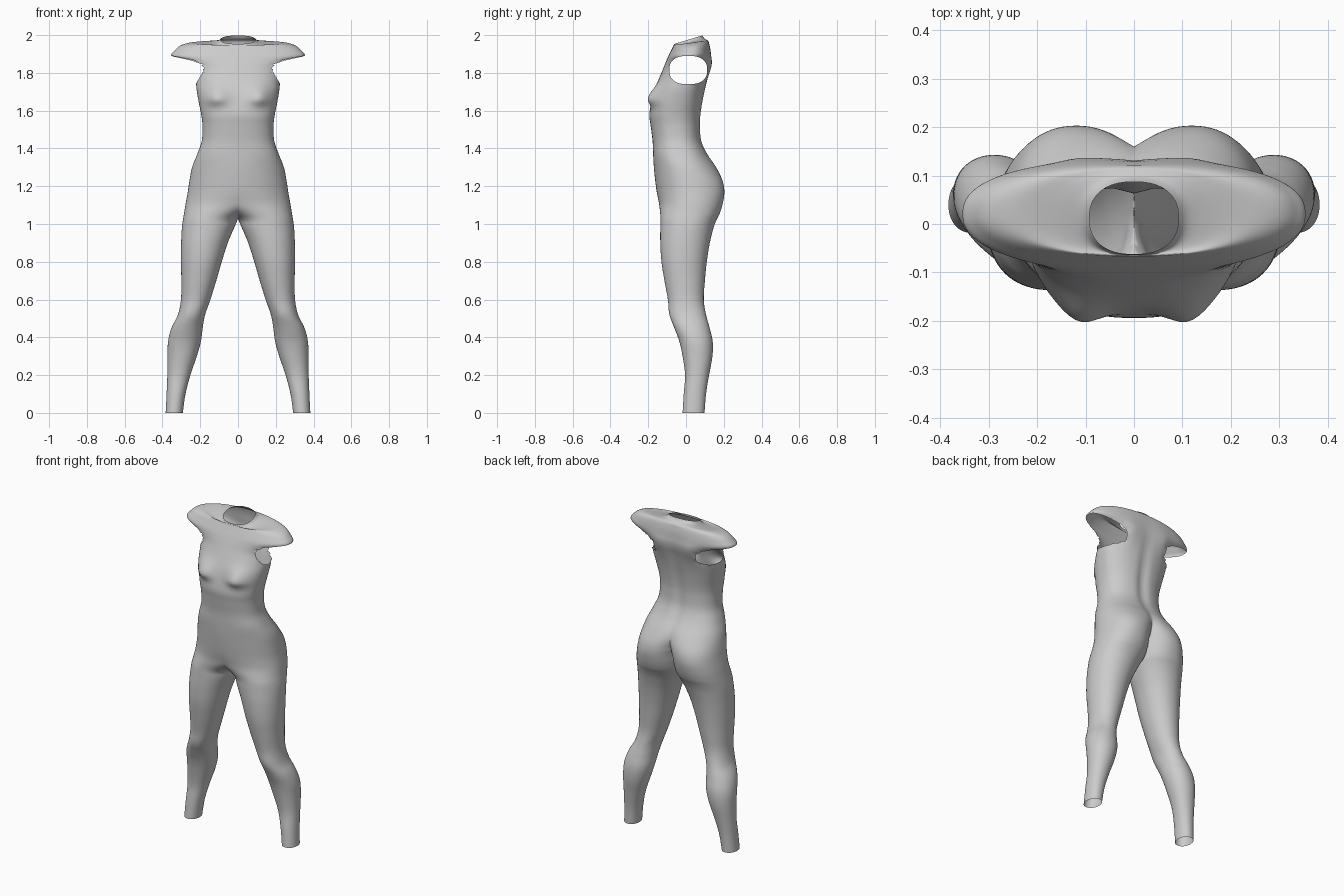
import bpy, bmesh, math

if "Cube" in bpy.data.objects:
    bpy.data.objects.remove(bpy.data.objects["Cube"])

COLS, STEPS = 80, 5

# leg sections: z, inner x, outer x, front y, back y
LEG = [(0.0, .292, .383, -.018, .098), (.1, .278, .378, -.012, .106),
       (.2, .252, .374, -.005, .122), (.3, .218, .373, -.018, .140),
       (.38, .196, .370, -.036, .141), (.45, .187, .352, -.062, .125),
       (.52, .174, .318, -.088, .106), (.6, .146, .302, -.096, .094),
       (.7, .115, .300, -.114, .100), (.8, .086, .302, -.130, .110),
       (.9, .054, .301, -.136, .126), (.98, .020, .297, -.136, .146)]
# hip sections: z, inner x (front), inner x (back), outer x, front y, back y
HIP = [(1.025, .001, .001, .291, -.135, .163), (1.06, -.06, -.012, .285, -.137, .180),
       (1.11, -.18, -.020, .277, -.143, .195), (1.17, -.25, -.028, .266, -.155, .203),
       (1.23, -.257, -.06, .257, -.163, .193), (1.30, -.243, -.14, .243, -.170, .160)]
# waist and chest sections: z, half width, front y, back y
CHEST = [(1.37, .216, -.174, .115), (1.44, .192, -.177, .084), (1.52, .188, -.187, .077),
         (1.58, .195, -.194, .080), (1.65, .209, -.182, .090), (1.71, .219, -.167, .102),
         (1.77, .224, -.143, .116), (1.82, .236, -.122, .130)]
# shoulder and neck sections: z, half width, front y, back y, tilt
SHOULDER = [(1.855, .285, -.108, .135, 0), (1.888, .352, -.094, .133, 0),
            (1.92, .334, -.080, .130, .03), (1.945, .302, -.070, .124, .08),
            (1.958, .25, -.066, .117, .12), (1.958, .17, -.065, .108, .2),
            (1.962, .115, -.064, .097, .27), (1.978, .092, -.062, .087, .30)]

# common form: z, inner front, inner back, outer, front, back, exponent, tilt
rings = [(z, i, i, o, f, b, 2.1, 0) for z, i, o, f, b in LEG]
rings += [(z, i, j, o, f, b, 2.15, 0) for z, i, j, o, f, b in HIP]
rings += [(z, -w, -w, w, f, b, 2.35, 0) for z, w, f, b in CHEST]
rings += [(z, -w, -w, w, f, b, 2.35, t) for z, w, f, b, t in SHOULDER]


def spline(keys):
    """Catmull-Rom interpolation through the section values."""
    out = []
    for k in range(len(keys) - 1):
        quad = [keys[max(k - 1, 0)], keys[k], keys[k + 1], keys[min(k + 2, len(keys) - 1)]]
        for s in range(STEPS):
            t = s / STEPS
            out.append([b + .5 * t * (c - a + t * (2*a - 5*b + 4*c - d + t * (3*(b - c) + d - a)))
                        for a, b, c, d in zip(*quad)])
    return out + [list(keys[-1])]


def gauss(v, s):
    return math.exp(-(v / s) ** 2)


def point(ring, k):
    z, inf, inb, xo, yf, yb, n, tilt = ring
    a = 2 * math.pi * k / COLS
    c, s = math.cos(a), math.sin(a)
    xi = inf if s < -1e-6 else inb
    sx = math.copysign(abs(c) ** (2 / n), c)
    sy = math.copysign(abs(s) ** (2 / n), s)
    x = (xi + xo) / 2 + (xo - xi) / 2 * sx
    y = (yf + yb) / 2 + (yb - yf) / 2 * sy
    if s < 0:   # bust
        dz = z - 1.662
        y -= .036 * gauss(x - .115, .058) * gauss(dz, .035 if dz < 0 else .065) * min(1, -2 * s)
    elif 1.2 < z < 1.95:   # spine groove and shoulder blades
        y -= .014 * gauss(x, .03) * gauss(z - 1.55, .28) * s
        y += .010 * gauss(x - .12, .05) * gauss(z - 1.82, .07) * s
    return x, y, z + tilt * (y - .02)


# half body lofted from ankle to neck
bm = bmesh.new()
rows = [[bm.verts.new(point(r, k)) for k in range(COLS)] for r in spline(rings)]
for lo, hi in zip(rows, rows[1:]):
    for k in range(COLS):
        j = (k + 1) % COLS
        bm.faces.new((lo[k], lo[j], hi[j], hi[k]))


# arm opening, then its rim is rounded onto the opening outline
CY, CZ, RY, RZ = .012, 1.815, .1, .075


def hole_radius(p):
    return (abs((p.y - CY) / RY) ** 2.5 + abs((p.z - CZ) / RZ) ** 2.5) ** .4


gone = [f for f in bm.faces
        if f.calc_center_median().x > .14 and hole_radius(f.calc_center_median()) < 1]
bmesh.ops.delete(bm, geom=gone, context='FACES')
for v in bm.verts:
    if v.is_boundary and v.co.x > .14 and 1.7 < v.co.z < 1.93:
        r = hole_radius(v.co)
        v.co.y = CY + (v.co.y - CY) / r
        v.co.z = CZ + (v.co.z - CZ) / r

# trim at the centre plane
bmesh.ops.bisect_plane(bm, geom=bm.verts[:] + bm.edges[:] + bm.faces[:], dist=1e-5,
                       plane_co=(0, 0, 0), plane_no=(1, 0, 0), clear_inner=True)
for f in bm.faces:
    f.smooth = True
mesh = bpy.data.meshes.new("body_form")
bm.to_mesh(mesh)
bm.free()
body = bpy.data.objects.new("body_form", mesh)
bpy.context.collection.objects.link(body)

# mirrored other half
mirror = body.modifiers.new("mirror", 'MIRROR')
mirror.use_clip = True
mirror.merge_threshold = .0005
